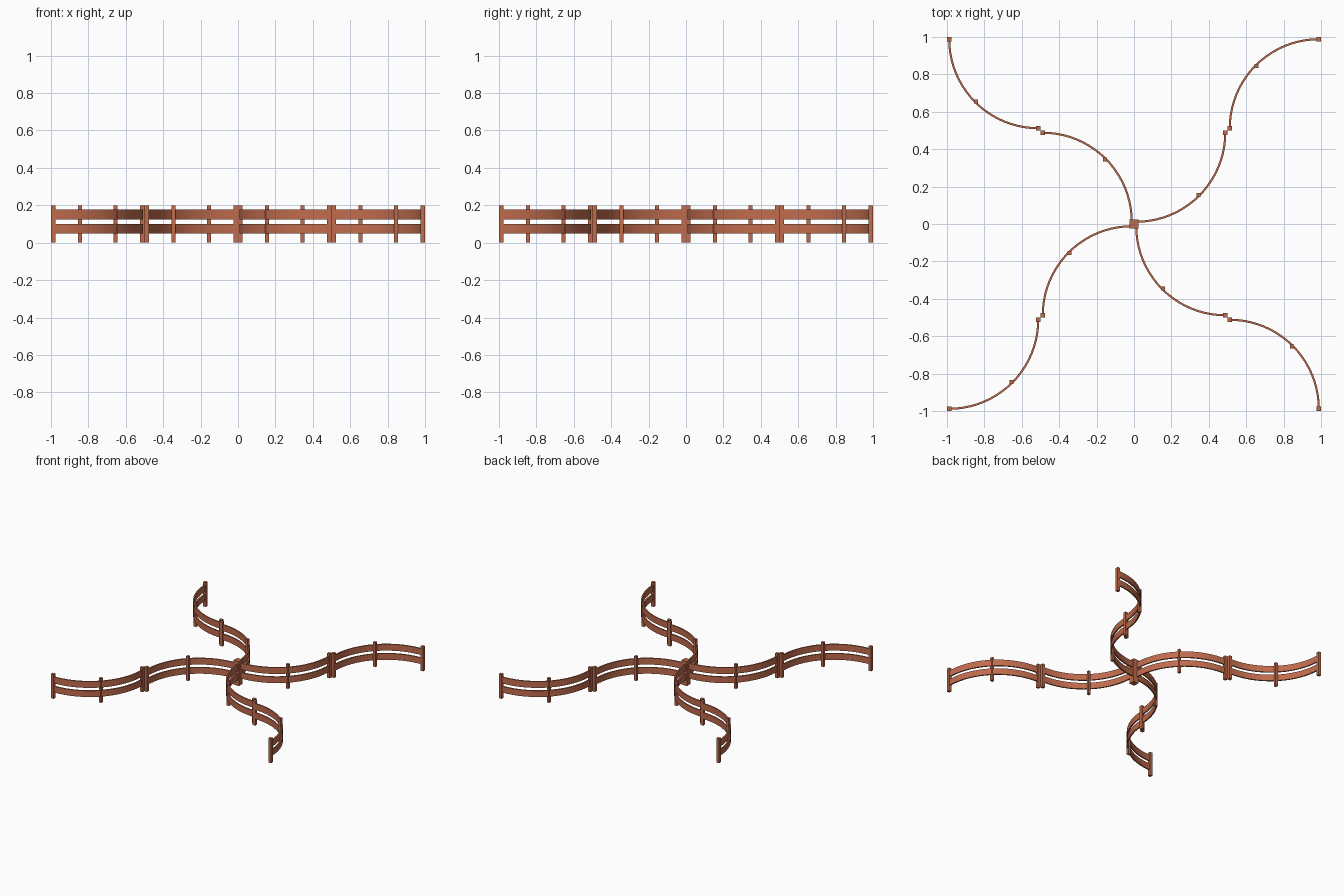
import bpy, bmesh
from math import sin, cos, pi
from mathutils import Matrix, Vector

if "Cube" in bpy.data.objects:
    bpy.data.objects.remove(bpy.data.objects["Cube"])

TILE = 0.5          # footprint of one quarter-circle fence section
POST = 0.024        # end post width
R = TILE - POST     # centreline radius of the rails
THICK = 0.011       # rail thickness

mat = bpy.data.materials.new("terracotta")
mat.diffuse_color = (0.53, 0.15, 0.075, 1)
mat.use_nodes = True
mat.node_tree.nodes["Principled BSDF"].inputs["Base Color"].default_value = mat.diffuse_color


def finish(bm, name):
    bmesh.ops.recalc_face_normals(bm, faces=bm.faces)
    me = bpy.data.meshes.new(name)
    bm.to_mesh(me)
    bm.free()
    me.materials.append(mat)
    return me


# Square post standing on the ground
def post_mesh(name, width):
    bm = bmesh.new()
    bmesh.ops.create_cube(bm, size=1, matrix=Matrix.Translation((0, 0, 0.1)) @ Matrix.Diagonal((width, width, 0.2, 1)))
    return finish(bm, name)


# Quarter-circle rail, curving about the tile's upper left corner
def rail_mesh(name, z0, z1, steps=20):
    bm = bmesh.new()
    c = Vector((POST / 2, TILE - POST / 2, 0))
    rings = []
    for i in range(steps + 1):
        a = -pi / 2 + pi / 2 * i / steps
        rings.append([bm.verts.new(c + Vector((r * cos(a), r * sin(a), z)))
                      for r, z in ((R - THICK / 2, z0), (R + THICK / 2, z0),
                                   (R + THICK / 2, z1), (R - THICK / 2, z1))])
    for p, q in zip(rings, rings[1:]):
        for k in range(4):
            n = (k + 1) % 4
            bm.faces.new((p[k], p[n], q[n], q[k]))
    bm.faces.new(rings[0])
    bm.faces.new(rings[-1])
    return finish(bm, name)


end_post = post_mesh("end_post", POST)
mid_post = post_mesh("middle_post", 0.021)
rails = [rail_mesh("lower_rail", 0.05, 0.101), rail_mesh("upper_rail", 0.125, 0.177)]


def place(name, mesh, matrix):
    ob = bpy.data.objects.new(name, mesh)
    bpy.context.collection.objects.link(ob)
    ob.matrix_world = matrix
    return ob


# Positions of the three posts of a section
lo, hi = POST / 2, TILE - POST / 2
m = 0.47 * cos(pi / 4)
posts = [("start_post", end_post, (lo, lo, 0)),
         ("middle_post", mid_post, (lo + m, hi - m, 0)),
         ("end_post", end_post, (hi, hi, 0))]

# Four arms, each an S of two sections (the outer one turned half round)
rail_objects = []
for arm in range(4):
    turn = Matrix.Rotation(arm * pi / 2, 4, 'Z')
    outer = Matrix.Translation((2 * TILE, 2 * TILE, 0)) @ Matrix.Rotation(pi, 4, 'Z')
    for label, section in (("inner", Matrix.Identity(4)), ("outer", outer)):
        base = turn @ section
        for name, mesh, loc in posts:
            place(f"{label}_{name}_{arm + 1}", mesh, base @ Matrix.Translation(loc))
        for mesh in rails:
            rail_objects.append(place(f"{label}_{mesh.name}_{arm + 1}", mesh, base))

# Smooth curved rails with crisp edges
bpy.ops.object.select_all(action='DESELECT')
for ob in rail_objects[:2]:
    ob.select_set(True)
bpy.context.view_layer.objects.active = rail_objects[0]
bpy.ops.object.shade_smooth_by_angle()
